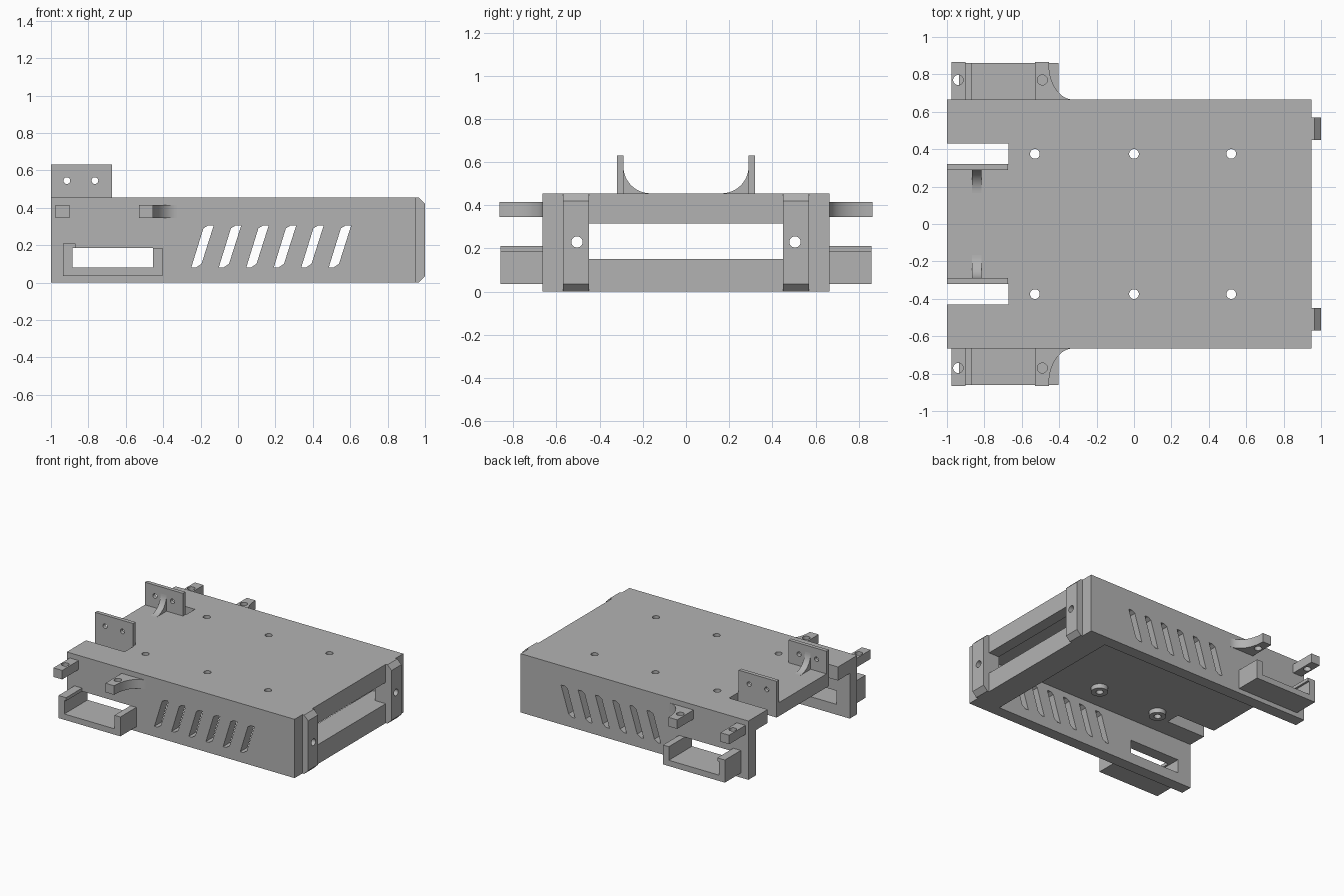
import bpy, bmesh, math
from mathutils import Vector

cube = bpy.data.objects.get("Cube")
if cube:
    bpy.data.objects.remove(cube, do_unlink=True)

grey = bpy.data.materials.new("plain_grey")
grey.use_nodes = True
grey.diffuse_color = (0.45, 0.45, 0.45, 1)
grey.node_tree.nodes["Principled BSDF"].inputs["Base Color"].default_value = (0.45, 0.45, 0.45, 1)


def prism(name, points, axis, lo, hi):
    """Extrude a 2D outline along an axis; outline uses the other two axes in order."""
    bm = bmesh.new()

    def place(p, d):
        co = list(p)
        co.insert(axis, d)
        return bm.verts.new(co)
    a = [place(p, lo) for p in points]
    b = [place(p, hi) for p in points]
    bm.faces.new(a)
    bm.faces.new(b)
    for i in range(len(a)):
        j = (i + 1) % len(a)
        bm.faces.new((a[i], a[j], b[j], b[i]))
    bmesh.ops.recalc_face_normals(bm, faces=bm.faces)
    mesh = bpy.data.meshes.new(name)
    bm.to_mesh(mesh)
    bm.free()
    mesh.materials.append(grey)
    ob = bpy.data.objects.new(name, mesh)
    bpy.context.collection.objects.link(ob)
    return ob


def box(name, x, y, z):
    return prism(name, [(x[0], y[0]), (x[1], y[0]), (x[1], y[1]), (x[0], y[1])], 2, *z)


def rod(name, centre, r, axis, lo, hi, n=32):
    pts = [(centre[0] + r * math.cos(math.tau * i / n),
            centre[1] + r * math.sin(math.tau * i / n)) for i in range(n)]
    return prism(name, pts, axis, lo, hi)


def cut(ob, cutters):
    for c in cutters:
        mod = ob.modifiers.new("cut", "BOOLEAN")
        mod.operation = "DIFFERENCE"
        mod.solver = "EXACT"
        mod.object = c
        bpy.context.view_layer.objects.active = ob
        bpy.ops.object.modifier_apply(modifier=mod.name)
        bpy.data.objects.remove(c, do_unlink=True)


def span(s, a, b):
    return sorted((s * a, s * b))


def hollow_arc(corner, r0, r1, n=14):
    """Concave fillet outline: legs r0 and r1 from a right-angled corner."""
    pts = [corner]
    for i in range(n + 1):
        t = math.pi / 2 * i / n
        pts.append((corner[0] + r0 * (1 - math.sin(t)), corner[1] + r1 * (1 - math.cos(t))))
    return pts


HOLES_X = (-0.53, 0, 0.52)
W, H = 0.665, 0.455

# Main housing: open underneath and at one end
body = box("housing", (-1, 0.95), (-W, W), (0, H))
cutters = [box("cavity", (-1.2, 0.86), (-0.575, 0.575), (-0.1, 0.35)),
           box("end_opening", (0.8, 1.1), (-0.45, 0.45), (0.15, 0.315)),
           box("side_window", (-0.885, -0.455), (-1, 1), (0.08, 0.185))]
vent = [(-0.25, 0.08), (-0.225, 0.08), (-0.195, 0.1),
        (-0.13, 0.305), (-0.16, 0.305), (-0.185, 0.29)]
for i in range(6):
    cutters.append(prism("vent", [(x + 0.147 * i, z) for x, z in vent], 1, -1, 1))
for s in (-1, 1):
    cutters.append(box("top_slot", (-1.1, -0.67), span(s, 0.32, 0.43), (0.2, 0.6)))
    cutters.append(rod("pad_bore", (s * 0.505, 0.23), 0.026, 0, 0.7, 1.2))
    for x in HOLES_X:
        cutters.append(rod("top_bore", (x, s * 0.375), 0.026, 2, 0.2, 0.6))
cut(body, cutters)

# Deep lower rail across the closed end
box("bottom_rail", (0.75, 0.86), (-0.575, 0.575), (0, 0.15))

for s in (-1, 1):
    side = "left" if s < 0 else "right"

    # Chamfered end pad with a bore
    pad = prism("end_pad_" + side, [(0.95, 0), (0.965, 0), (1, 0.035), (1, 0.42), (0.965, H), (0.95, H)],
                1, *span(s, 0.45, 0.57))
    cut(pad, [rod("bore", (s * 0.505, 0.23), 0.026, 0, 0.9, 1.1)])

    # Screw bosses below the top plate
    for x in HOLES_X:
        boss = rod("screw_boss_" + side, (x, s * 0.375), 0.06, 2, 0.315, 0.35)
        cut(boss, [rod("bore", (x, s * 0.375), 0.026, 2, 0.2, 0.5)])

    # Upright tab with two holes and a curved gusset
    tab = box("upright_tab_" + side, (-1, -0.675), span(s, 0.29, 0.32), (H, 0.63))
    cut(tab, [rod("bore", (x, 0.545), 0.018, 1, -1, 1) for x in (-0.915, -0.765)])
    arc = hollow_arc((0, H), 0.125, 0.125)
    prism("tab_gusset_" + side, [(s * (0.29 - y), z) for y, z in arc], 0, -0.865, -0.815)

    # U-shaped bracket around the side window
    prism("side_bracket_" + side,
          [(-0.935, 0.035), (-0.405, 0.035), (-0.405, 0.185), (-0.455, 0.185), (-0.455, 0.08),
           (-0.885, 0.08), (-0.885, 0.185), (-0.87, 0.185), (-0.87, 0.21), (-0.935, 0.21)],
          1, *span(s, W, 0.86))

    # Drilled pegs, the inner one with a curved brace
    for name, x0, x1, hx in (("outer_peg_", -0.975, -0.9, -0.94), ("inner_peg_", -0.53, -0.455, -0.49)):
        peg = box(name + side, (x0, x1), span(s, W, 0.865), (0.345, 0.415))
        cut(peg, [rod("bore", (hx, s * 0.77), 0.027, 2, 0.3, 0.5)])
    arc = hollow_arc((-0.455, W), 0.13, 0.19)
    prism("peg_brace_" + side, [(x, s * y) for x, y in arc], 2, 0.345, 0.415)

# Smooth the curved surfaces, keep edges sharp
for ob in bpy.context.scene.objects:
    ob.select_set(ob.type == "MESH")
bpy.context.view_layer.objects.active = body
bpy.ops.object.shade_smooth_by_angle(angle=math.radians(30))
